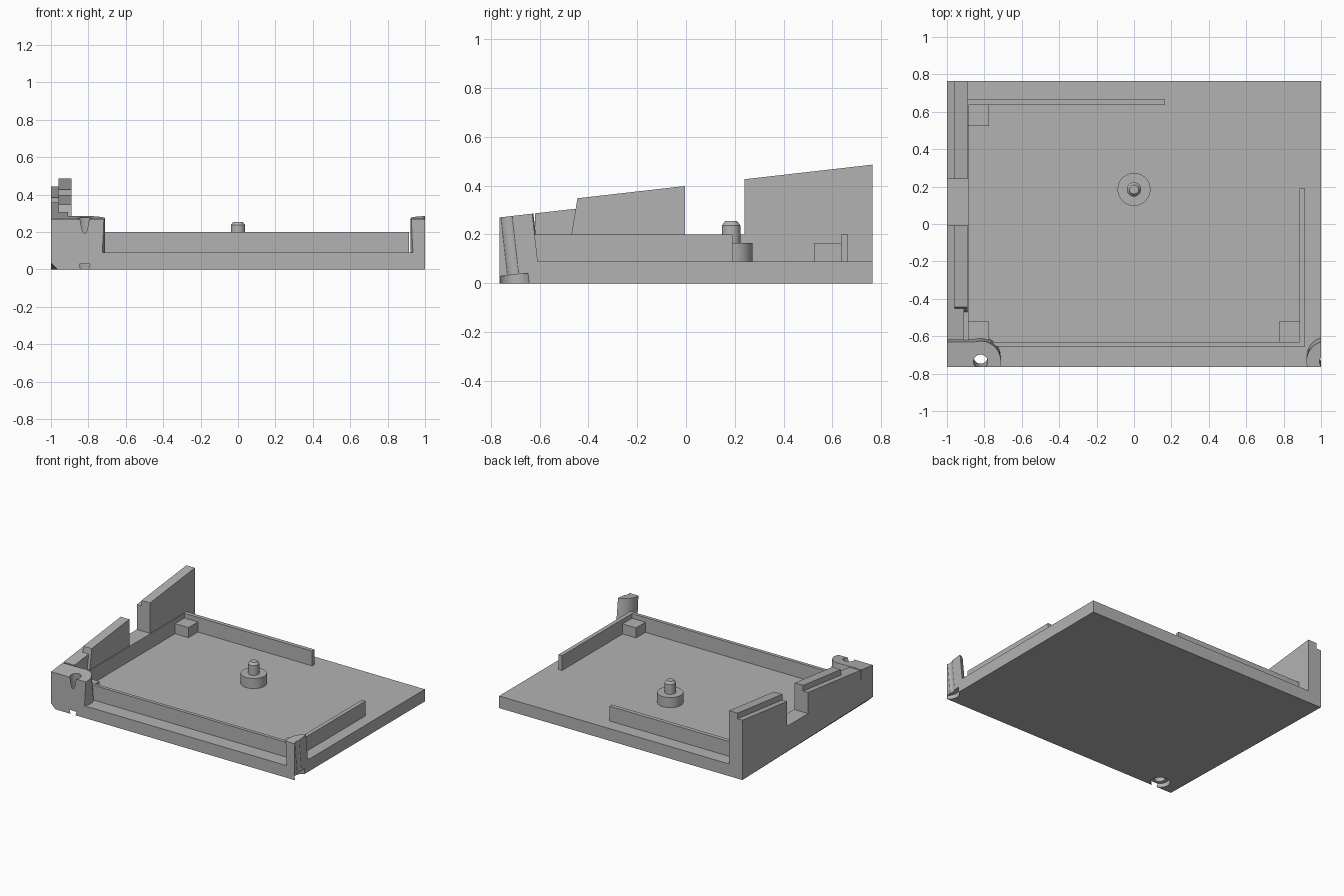
import bpy
import bmesh
import math
from mathutils import Matrix

if "Cube" in bpy.data.objects:
    bpy.data.objects.remove(bpy.data.objects["Cube"], do_unlink=True)

grey = bpy.data.materials.new("plain grey")
grey.use_nodes = True
COLOUR = (0.45, 0.45, 0.45, 1)
grey.diffuse_color = COLOUR
grey.node_tree.nodes["Principled BSDF"].inputs["Base Color"].default_value = COLOUR

FRONT, BACK = -0.765, 0.765
FLOOR, RAIL = 0.09, 0.20
SLOPE = 0.114
TILT = math.atan(SLOPE)


def rim(y, rise=0):
    """Height of the sloping rim at depth y."""
    return 0.27 + rise + SLOPE * (y - FRONT)


def make_object(name, bm):
    bmesh.ops.recalc_face_normals(bm, faces=bm.faces)
    mesh = bpy.data.meshes.new(name)
    bm.to_mesh(mesh)
    bm.free()
    mesh.materials.append(grey)
    obj = bpy.data.objects.new(name, mesh)
    bpy.context.collection.objects.link(obj)
    return obj


def prism(name, x0, x1, profile):
    """Extrude a side profile of (y, z) points from x0 to x1."""
    bm = bmesh.new()
    face = bm.faces.new([bm.verts.new((x0, y, z)) for y, z in profile])
    side = bmesh.ops.extrude_face_region(bm, geom=[face])["geom"]
    moved = [v for v in side if isinstance(v, bmesh.types.BMVert)]
    bmesh.ops.translate(bm, verts=moved, vec=(x1 - x0, 0, 0))
    return make_object(name, bm)


def box(name, x0, x1, y0, y1, z0, z1):
    return prism(name, x0, x1, [(y0, z0), (y1, z0), (y1, z1), (y0, z1)])


def cylinder(name, x, y, z0, z1, r0, r1=None, tilt=0):
    """Round part whose axis leaves z = 0 at (x, y)."""
    bm = bmesh.new()
    bmesh.ops.create_cone(bm, cap_ends=True, segments=48, radius1=r0,
                          radius2=r0 if r1 is None else r1, depth=z1 - z0)
    bmesh.ops.translate(bm, verts=bm.verts, vec=(0, 0, (z0 + z1) / 2))
    bm.transform(Matrix.Translation((x, y, 0)) @ Matrix.Rotation(tilt, 4, 'X'))
    return make_object(name, bm)


def activate(obj):
    bpy.ops.object.select_all(action='DESELECT')
    obj.select_set(True)
    bpy.context.view_layer.objects.active = obj


def combine(obj, tool, operation):
    mod = obj.modifiers.new(operation, 'BOOLEAN')
    mod.operation, mod.object, mod.solver = operation, tool, 'EXACT'
    activate(obj)
    bpy.ops.object.modifier_apply(modifier=mod.name)
    bpy.data.objects.remove(tool, do_unlink=True)


def smooth(obj):
    activate(obj)
    bpy.ops.object.shade_smooth_by_angle(angle=math.radians(25))


def cut_screw_hole(obj, x):
    combine(obj, cylinder("hole_cutter", x, -0.705, -0.1, 0.4, 0.038, tilt=TILT), 'DIFFERENCE')
    combine(obj, cylinder("recess_cutter", x, -0.702, -0.1, 0.035, 0.066, tilt=TILT), 'DIFFERENCE')


# Base plate with a tapering chamfer under the left edge
base = box("base_plate", -1, 1, FRONT, BACK, 0, FLOOR)
bm = bmesh.new()
for y, size in ((FRONT - 0.01, 0.035), (BACK, 0.001)):
    for dx, dz in ((-0.02, -0.02), (size, -0.02), (size, 0), (0, size), (-0.02, size)):
        bm.verts.new((-1 + dx, y, dz))
bmesh.ops.convex_hull(bm, input=bm.verts)
combine(base, make_object("chamfer_cutter", bm), 'DIFFERENCE')

# Front corner posts, trimmed by the plate edges and the sloping rim
LEFT_X, RIGHT_X = -0.82, 1.03
corner = [(FRONT, FLOOR), (-0.58, FLOOR), (-0.58, rim(-0.58)), (FRONT, rim(FRONT))]
for name, x, x0, x1 in (("left_post", LEFT_X, -0.99, -0.6), ("right_post", RIGHT_X, 0.8, 1)):
    post = cylinder(name, x, -0.702, 0, 0.5, 0.108, tilt=TILT)
    combine(post, prism("trim", x0, x1, corner), 'INTERSECT')
    if x < 0:
        block = prism("corner_block", -1, x, [(FRONT, FLOOR), (-0.61, FLOOR),
                                              (-0.63, rim(-0.63)), (FRONT, rim(FRONT))])
        combine(post, block, 'UNION')
    cut_screw_hole(post, x)
    cut_screw_hole(base, x)
    smooth(post)
smooth(base)

# Tall side wall: outer skin with a cable notch
NOTCH0, NOTCH1 = -0.005, 0.24
prism("side_wall", -1, -0.91, [
    (-0.62, FLOOR), (BACK, FLOOR), (BACK, rim(BACK)), (NOTCH1, rim(NOTCH1)),
    (NOTCH1, RAIL), (NOTCH0, RAIL), (NOTCH0, rim(NOTCH0)), (-0.62, rim(-0.62))])

# Raised inner lips of the side wall, either side of the notch
LIP = 0.042
prism("front_lip", -0.96, -0.89, [
    (-0.47, RAIL), (NOTCH0, RAIL), (NOTCH0, rim(NOTCH0, LIP)), (-0.445, rim(-0.445, LIP))])
prism("back_lip", -0.96, -0.89, [
    (NOTCH1, FLOOR), (BACK, FLOOR), (BACK, rim(BACK, LIP)), (NOTCH1, rim(NOTCH1, LIP))])

# Low locating rails
box("left_rail", -0.91, -0.885, -0.63, 0.635, FLOOR, RAIL)
box("back_rail", -0.91, 0.165, 0.635, 0.665, FLOOR, RAIL)
box("front_rail", -0.89, 0.915, -0.655, -0.63, FLOOR, RAIL)
box("right_rail", 0.885, 0.915, -0.63, 0.19, FLOOR, RAIL)

# Support blocks in the corners of the tray
for name, x, y in (("back_left_support", -0.885, 0.525),
                   ("front_left_support", -0.885, -0.63),
                   ("front_right_support", 0.775, -0.63)):
    box(name, x, x + 0.11, y, y + 0.11, FLOOR, 0.165)

# Centre standoff with a chamfered pin
for name, z0, z1, r0, r1 in (("standoff", FLOOR, 0.165, 0.088, 0.088),
                             ("pin", 0.165, 0.237, 0.038, 0.038),
                             ("pin_tip", 0.237, 0.255, 0.038, 0.024)):
    smooth(cylinder(name, 0, 0.185, z0, z1, r0, r1))
